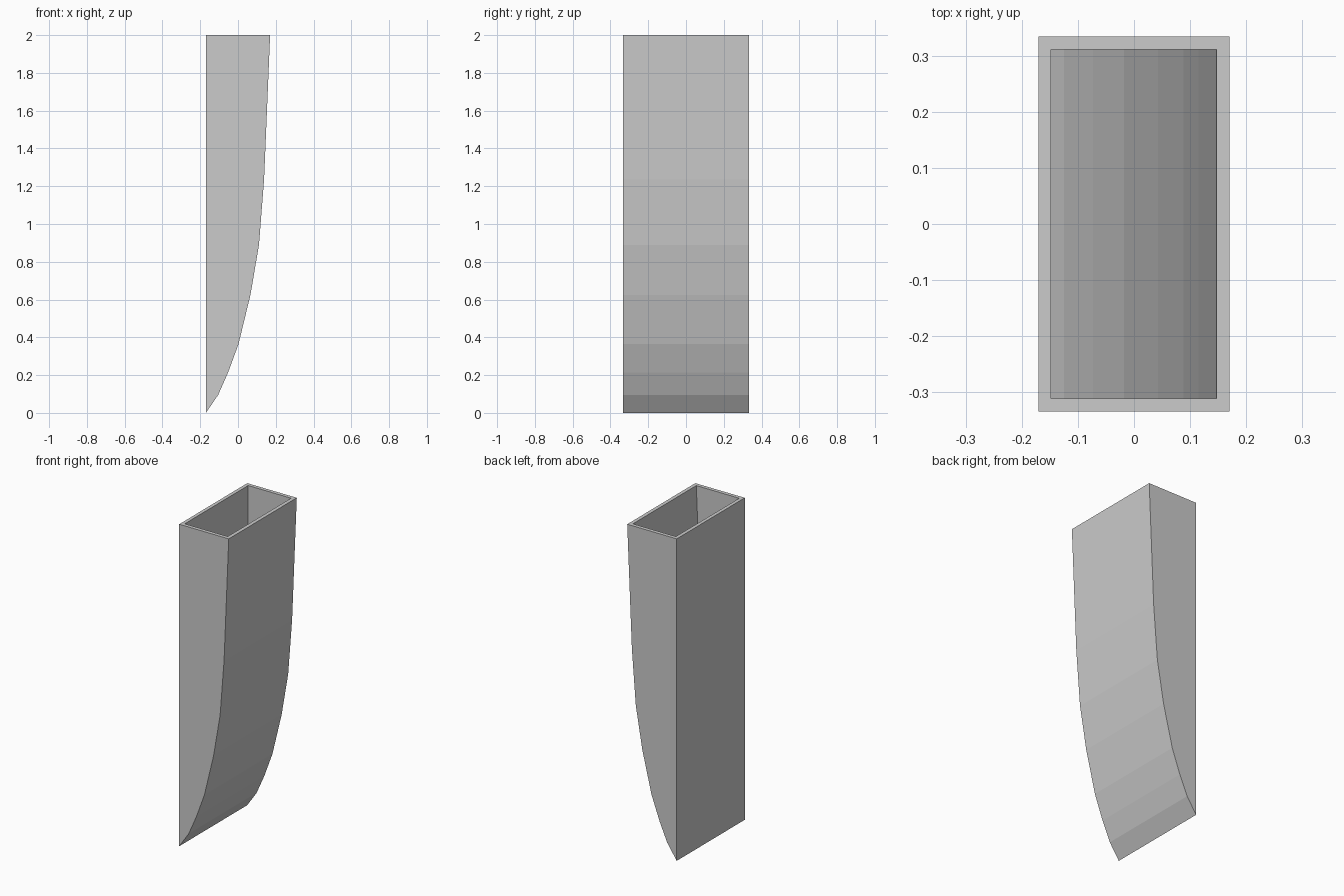
import bpy, bmesh

if "Cube" in bpy.data.objects:
    bpy.data.objects.remove(bpy.data.objects["Cube"])

# Side profiles (x, z): straight back down to the tip, then up the curved front
outer = [(-0.17, 2.0), (-0.17, 0.0), (-0.105, 0.095), (-0.052, 0.215),
         (0.003, 0.365), (0.066, 0.625), (0.111, 0.89), (0.138, 1.235), (0.17, 2.0)]
inner = [(-0.148, 2.0), (-0.148, 0.073), (-0.125, 0.107), (-0.073, 0.224),
         (-0.018, 0.372), (0.043, 0.63), (0.088, 0.893), (0.115, 1.236), (0.147, 2.0)]

bm = bmesh.new()


def shell(profile, half_width):
    """Extrude an open-topped profile across y and close both flat ends."""
    near = [bm.verts.new((x, -half_width, z)) for x, z in profile]
    far = [bm.verts.new((x, half_width, z)) for x, z in profile]
    for i in range(len(profile) - 1):
        bm.faces.new((near[i], near[i + 1], far[i + 1], far[i]))
    bm.faces.new(near)
    bm.faces.new(far[::-1])
    return [near[0], near[-1], far[-1], far[0]]


# Outer skin, inner cavity and the flat rim joining them
rim_out = shell(outer, 0.334)
rim_in = shell(inner, 0.311)
for i in range(4):
    j = (i + 1) % 4
    bm.faces.new((rim_out[i], rim_out[j], rim_in[j], rim_in[i]))
bmesh.ops.recalc_face_normals(bm, faces=bm.faces[:])

mesh = bpy.data.meshes.new("curved_container")
bm.to_mesh(mesh)
bm.free()
bpy.context.collection.objects.link(bpy.data.objects.new("curved_container", mesh))
